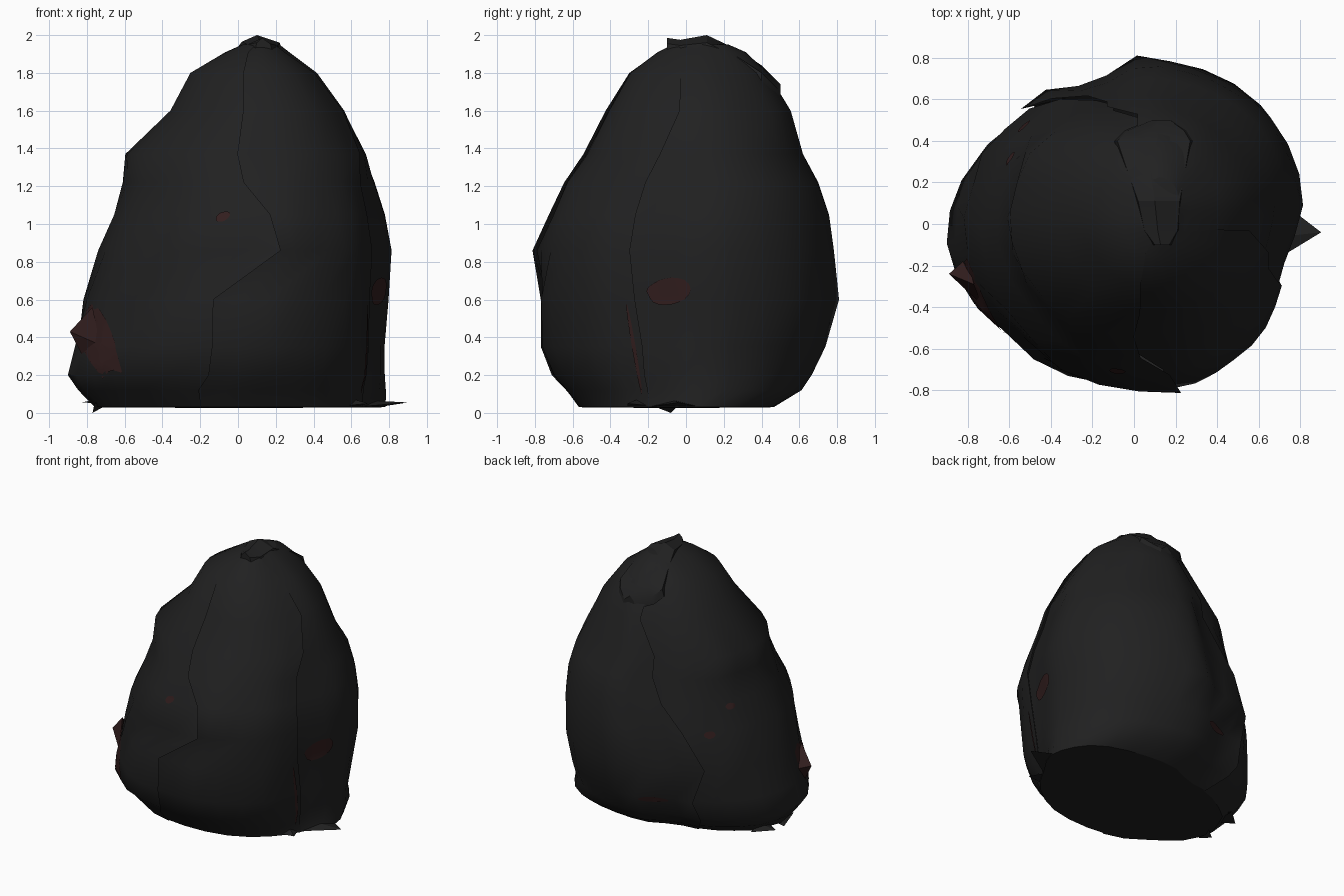
import bpy, math
from mathutils import Vector, noise
from mathutils.bvhtree import BVHTree

if "Cube" in bpy.data.objects:
    bpy.data.objects.remove(bpy.data.objects["Cube"])


def material(name, rgb):
    m = bpy.data.materials.new(name)
    m.diffuse_color = (*rgb, 1)
    m.use_nodes = True
    m.node_tree.nodes["Principled BSDF"].inputs["Base Color"].default_value = m.diffuse_color
    return m


BLACK = material("black plastic", (0.0148, 0.0148, 0.0150))
RED = material("dark red stain", (0.031, 0.0125, 0.0125))


def make(name, verts, faces, mat, angle=50):
    me = bpy.data.meshes.new(name)
    me.from_pydata([tuple(v) for v in verts], [], faces)
    me.materials.append(mat)
    ob = bpy.data.objects.new(name, me)
    bpy.context.collection.objects.link(ob)
    bpy.ops.object.select_all(action='DESELECT')
    ob.select_set(True)
    bpy.context.view_layer.objects.active = ob
    bpy.ops.object.shade_smooth_by_angle(angle=math.radians(angle))
    return ob


# Bag outline: height, x min, x max, y min, y max
LEVELS = [(.03, -.74, .77, -.57, .45), (.12, -.83, .775, -.64, .60),
          (.20, -.89, .78, -.71, .66), (.35, -.855, .78, -.765, .735),
          (.60, -.81, .80, -.765, .795), (.86, -.725, .81, -.795, .775),
          (1.05, -.65, .78, -.70, .745), (1.22, -.60, .73, -.63, .69),
          (1.37, -.60, .685, -.535, .61), (1.60, -.36, .565, -.42, .555),
          (1.80, -.255, .42, -.30, .43), (1.91, -.07, .27, -.15, .31),
          (1.95, .02, .22, -.07, .22)]
# Seam angles at each level: front, right and back
FRONT = [-107, -104, -98, -98, -100, -78, -83, -94, -95, -100, -100, -106, -105]
RIGHT = [-18, -20, -19, -19, -24, -24, -26, -24, -19, -13, -16, -32, -45]
BACK = [120, 122, 122, 122, 133, 125, 115, 108, 105, 100, 100, 105, 110]
# Flats and dents round the bag: angle, radius factor
SHAPE = [(-180, 1.02), (-165, 1), (-152, .98), (-140, .94), (-130, .945), (-120, .98), (-90, 1),
         (-76, 1.02), (-55, .97), (-42, .965), (-24, .92), (-13, .92), (0, .975), (8, 1.01),
         (45, 1.01), (78, 1), (89, 1.02), (98, .91), (112, .87), (118, .90), (124, .93),
         (133, .92), (145, .945), (151, .99), (165, .97), (180, 1.02)]
# Extra change per level on the back right and front right corners
BACK_RIGHT = [.10, .06, 0, 0, 0, 0, 0, 0, -.03, -.05, -.04, 0, 0]
FRONT_RIGHT = [-.08, -.05, -.02, 0, 0, 0, 0, 0, 0, 0, 0, 0, 0]


def factor(i, deg):
    d = (deg + 180) % 360 - 180
    f = 1
    for (a, fa), (b, fb) in zip(SHAPE, SHAPE[1:]):
        if a <= d <= b:
            f = fa + (fb - fa) * (d - a) / (b - a)
    f = 1 + (f - 1) * (1 if i < 8 else .5)
    return (f + BACK_RIGHT[i] * max(0, 1 - abs(d - 45) / 45)
            + FRONT_RIGHT[i] * max(0, 1 - abs(d + 45) / 45))


def surface(i, deg, off):
    z, x0, x1, y0, y1 = LEVELS[i]
    a = math.radians(deg)
    c, s = math.cos(a), math.sin(a)
    r = (abs(c) ** 2.2 + abs(s) ** 2.2) ** (-1 / 2.2) * factor(i, deg)
    cx, cy = (x0 + x1) / 2, (y0 + y1) / 2
    p = Vector((cx + r * c * (x1 - x0) / 2, cy + r * s * (y1 - y0) / 2, z))
    off += .012 * noise.noise(Vector((c * 1.7, s * 1.7, z * 2.5)))
    return p + Vector((c, s, 0)) * off


# Three wrapped panels that overlap at the seams
all_v, all_f = [], []


def panel(name, start, end, cols, off0, off1):
    verts, faces = [], []
    n = cols + 1
    for i in range(len(LEVELS)):
        fade = min(1, .3 + i * .2) * (1 if i < 10 else .4)
        for j in range(n):
            t = j / cols
            off = off0 * (1 - t) ** 4 + off1 * t ** 4
            a0, a1 = start[i] - 1.2, end[i] + 1.2
            verts.append(surface(i, a0 + (a1 - a0) * t, off * fade))
    for i in range(len(LEVELS) - 1):
        for j in range(cols):
            k = i * n + j
            faces += [(k, k + 1, k + n + 1), (k, k + n + 1, k + n)]
    base = len(all_v)
    all_v.extend(verts)
    all_f.extend([tuple(q + base for q in f) for f in faces])
    make(name, verts, faces, BLACK)
    return verts[:n], verts[-n:]


lo1, hi1 = panel("front_panel", FRONT, RIGHT, 7, -.012, .01)
lo2, hi2 = panel("right_back_panel", RIGHT, BACK, 14, -.008, .006)
lo3, hi3 = panel("left_panel", BACK, [a + 360 for a in FRONT], 11, -.02, .014)

# Closed underside and neck
for name, ring, mid, flip in (("underside", lo1 + lo2 + lo3, (0, -.05, .025), True),
                              ("neck_cap", hi1 + hi2 + hi3, (.12, .07, 1.965), False)):
    n = len(ring)
    fs = [(i, (i + 1) % n, n) for i in range(n)]
    make(name, ring + [Vector(mid)], [f[::-1] for f in fs] if flip else fs, BLACK)

# Folded flap over the neck: y, left x, right x, height
FOLD = [(-.10, .10, .17, 1.975), (-.03, .05, .21, 1.965), (.11, .02, .22, 1.98),
        (.28, -.04, .25, 1.90), (.40, -.08, .27, 1.82), (.45, -.03, .24, 1.77),
        (.50, .09, .17, 1.72)]
verts, faces = [], []
for y, xl, xr, z in FOLD:
    ridge = .02 if y > 0 else .01
    verts += [(xl - .015, y, z - .07), (xl, y, z - .015), (xl * .6 + xr * .4, y, z + ridge),
              (xr, y, z - .02), (xr + .015, y, z - .07)]
for i in range(len(FOLD) - 1):
    for j in range(4):
        k = i * 5 + j
        faces.append((k, k + 1, k + 6, k + 5)[::-1])
faces += [(0, 1, 2, 3, 4)[::-1], (30, 31, 32, 33, 34)]
make("neck_flap", verts, faces, BLACK, 30)

# Loose corners lying on the floor: base centre, tip, half width
CORNERS = [((.72, -.06, .035), (.90, -.04, .055), (.05, .12, 0)),
           ((-.72, -.12, .05), (-.77, -.08, .0), (.04, .09, 0)),
           ((-.70, .12, .05), (-.83, .10, .055), (0, .1, 0)),
           ((.62, -.26, .04), (.69, -.31, .05), (.03, .05, 0))]
verts, faces = [], []
for b, t, w in CORNERS:
    b, t, w = Vector(b), Vector(t), Vector(w)
    k = len(verts)
    verts += [b - w, b + w, t, b + Vector((0, 0, .03))]
    faces += [(k, k + 1, k + 2), (k, k + 2, k + 3), (k + 1, k + 3, k + 2)]
make("floor_corners", verts, faces, BLACK, 20)

# Thin torn point sticking out at the front left
tip = Vector((-.89, -.24, .43))
ring = [Vector(p) for p in ((-.77, -.29, .56), (-.80, -.16, .41), (-.79, -.26, .24),
                            (-.73, -.39, .36))]
make("torn_point", ring + [tip], [(i, 4, (i + 1) % 4) for i in range(4)], RED, 20)

# Stains on the panels: centre, view direction, half width, half height, raggedness, lean
tree = BVHTree.FromPolygons(all_v, all_f)
STAINS = [((-.725, 0, .37), (0, 1, 0), .10, .16, .5, -.25),
          ((-.08, 0, 1.04), (0, 1, 0), .035, .027, .1, .6),
          ((0, -.09, .645), (-1, 0, 0), .118, .07, .12, .2),
          ((-.14, -.14, 1.02), (1, -1, 0), .035, .022, .1, 0),
          ((-.03, -.03, .84), (1, -1, 0), .04, .026, .1, 0),
          ((.24, .24, .33), (1, -1, 0), .10, .022, .15, 0),
          ((0, -.275, .34), (-1, 0, 0), .010, .24, 0, -.17)]
for num, (c, d, rw, rh, rag, lean) in enumerate(STAINS):
    c, d = Vector(c), Vector(d).normalized()
    side = d.cross(Vector((0, 0, 1)))
    verts, faces, N, R = [], [], 20, 5
    for r in range(R + 1):
        for j in range(N):
            a = j * math.tau / N
            wob = 1 + rag * noise.noise(Vector((math.cos(a) * 1.6, math.sin(a) * 1.6, num * 3.1)))
            h = math.sin(a) * rh
            q = c + (side * (math.cos(a) * rw + h * lean) + Vector((0, 0, h))) * (wob * r / R)
            hit = tree.ray_cast(q - d * 3, d)
            verts.append(hit[0] - d * .008 if hit[0] else None)
    for r in range(R):
        for j in range(N):
            f = (r * N + j, r * N + (j + 1) % N, (r + 1) * N + (j + 1) % N, (r + 1) * N + j)
            if all(verts[v] is not None for v in f):
                faces.append(f[::-1])
    make("stain_%d" % (num + 1), [v or Vector((0, 0, .5)) for v in verts], faces, RED)
